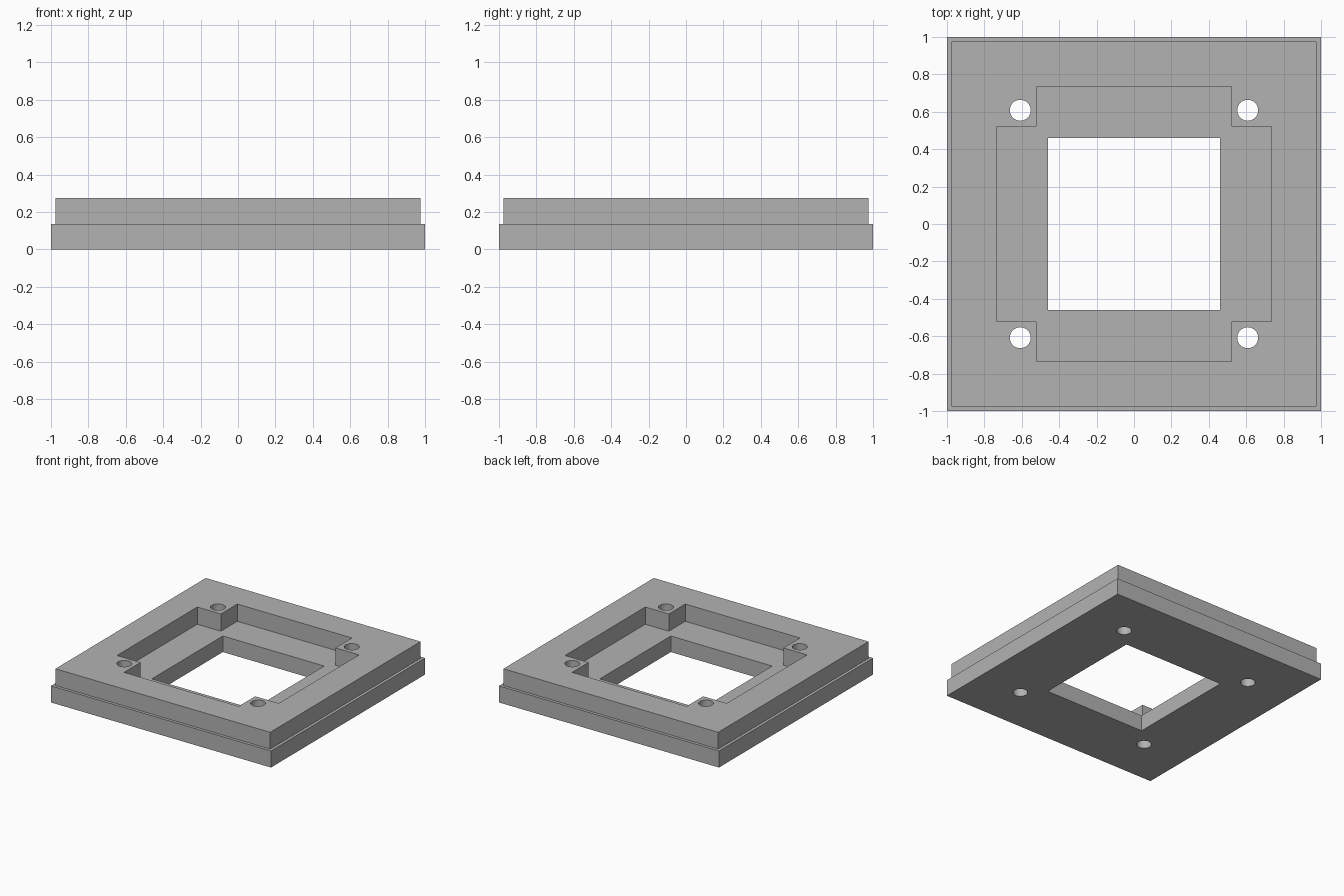
import bpy
import math

cube = bpy.data.objects.get("Cube")
if cube:
    bpy.data.objects.remove(cube, do_unlink=True)

STEP, TOP = 0.136, 0.274      # height of the ledge and of the whole frame
HOLE = 0.608                  # screw hole offset from the centre

grey = bpy.data.materials.new("plain_grey")
grey.use_nodes = True
grey.diffuse_color = (0.45, 0.45, 0.45, 1)
grey.node_tree.nodes["Principled BSDF"].inputs["Base Color"].default_value = (0.45, 0.45, 0.45, 1)


def block(name, half_x, half_y, z0, z1):
    """Box centred on the z axis."""
    bpy.ops.mesh.primitive_cube_add(size=2, location=(0, 0, (z0 + z1) / 2))
    ob = bpy.context.object
    ob.name = name
    ob.scale = (half_x, half_y, (z1 - z0) / 2)
    bpy.ops.object.transform_apply(location=True, rotation=False, scale=True)
    ob.data.materials.append(grey)
    return ob


def combine(target, tool, operation):
    """Apply a boolean and discard the tool."""
    tool.hide_render = True
    mod = target.modifiers.new(operation, "BOOLEAN")
    mod.operation = operation
    mod.solver = "EXACT"
    mod.object = tool
    bpy.context.view_layer.objects.active = target
    bpy.ops.object.modifier_apply(modifier=mod.name)
    bpy.data.objects.remove(tool, do_unlink=True)


# Stepped square body: wide base with a slightly smaller block on it
frame = block("stepped_frame", 1, 1, 0, STEP)
combine(frame, block("upper_block", 0.976, 0.976, 0.05, TOP), "UNION")

# Cross-shaped recess from the top, leaving corner posts
recess = block("recess_cutter", 0.735, 0.521, STEP - 0.004, 0.5)
combine(recess, block("recess_arm", 0.521, 0.735, STEP - 0.004, 0.5), "UNION")
combine(frame, recess, "DIFFERENCE")

# Square window right through
combine(frame, block("window_cutter", 0.461, 0.461, -0.2, 0.6), "DIFFERENCE")

# Four screw holes
for sx in (-1, 1):
    for sy in (-1, 1):
        bpy.ops.mesh.primitive_cylinder_add(vertices=48, radius=0.056, depth=1,
                                            location=(sx * HOLE, sy * HOLE, 0.1))
        hole = bpy.context.object
        hole.name = "hole_cutter"
        hole.data.materials.append(grey)
        combine(frame, hole, "DIFFERENCE")

# Smooth hole walls, sharp edges elsewhere
bpy.ops.object.select_all(action="DESELECT")
frame.select_set(True)
bpy.context.view_layer.objects.active = frame
bpy.ops.object.shade_smooth_by_angle(angle=math.radians(30))
